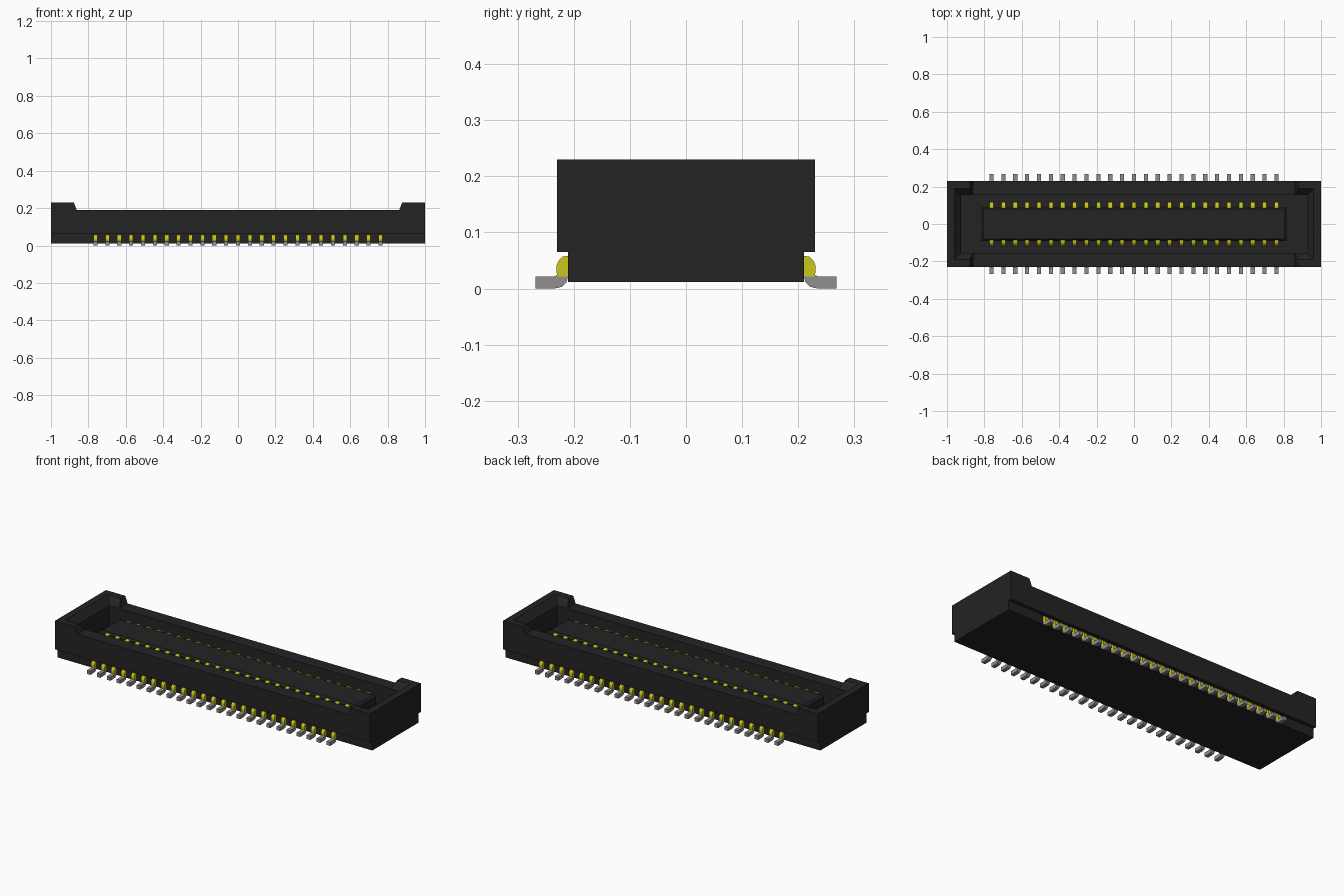
import bpy, bmesh
from mathutils import Vector

cube = bpy.data.objects.get("Cube")
if cube:
    bpy.data.objects.remove(cube, do_unlink=True)


def material(name, rgb, rough=0.6):
    m = bpy.data.materials.new(name)
    m.use_nodes = True
    m.diffuse_color = (*rgb, 1)
    node = m.node_tree.nodes["Principled BSDF"]
    node.inputs["Base Color"].default_value = (*rgb, 1)
    node.inputs["Roughness"].default_value = rough
    return m


BLACK = material("black plastic", (0.017, 0.017, 0.017))
GOLD = material("yellow contact", (0.6, 0.58, 0.01))
GREY = material("grey solder tail", (0.29, 0.28, 0.27))


def finish(name, bm, mat):
    bmesh.ops.recalc_face_normals(bm, faces=bm.faces)
    mesh = bpy.data.meshes.new(name)
    bm.to_mesh(mesh)
    bm.free()
    mesh.materials.append(mat)
    obj = bpy.data.objects.new(name, mesh)
    bpy.context.collection.objects.link(obj)
    return obj


def loft(bm, rings):
    """Closed solid through rings of equal length."""
    rings = [[bm.verts.new(p) for p in ring] for ring in rings]
    for a, b in zip(rings, rings[1:]):
        n = len(a)
        for i in range(n):
            j = (i + 1) % n
            bm.faces.new((a[i], a[j], b[j], b[i]))
    bm.faces.new(rings[0][::-1])
    bm.faces.new(rings[-1])


def rect(x, y, z):
    return [(-x, -y, z), (x, -y, z), (x, y, z), (-x, y, z)]


def stack(name, levels, mat):
    """Rectangular solid from (half x, half y, z) levels."""
    bm = bmesh.new()
    loft(bm, [rect(*level) for level in levels])
    return finish(name, bm, mat)


# Housing: low long walls between taller ends
half = [(1, 0.065), (1, 0.23), (0.878, 0.23), (0.862, 0.19)]
outline = half + [(-x, z) for x, z in reversed(half)]
bm = bmesh.new()
loft(bm, [[(x, y, z) for x, z in outline] for y in (-0.23, 0.23)])
housing = finish("housing", bm, BLACK)

# Mating cavity with a sloped lead-in at the ends
cutter = stack("cavity_cutter", [(0.925, 0.155, 0.075), (0.925, 0.155, 0.19),
                                 (0.97, 0.2, 0.24)], BLACK)
cutter.hide_render = True
mod = housing.modifiers.new("cavity", "BOOLEAN")
mod.operation = "DIFFERENCE"
mod.solver = "EXACT"
mod.object = cutter
bpy.context.view_layer.objects.active = housing
bpy.ops.object.modifier_apply(modifier=mod.name)
bpy.data.objects.remove(cutter, do_unlink=True)

# Recessed base and central tongue
stack("base", [(1, 0.21, 0.012), (1, 0.21, 0.065)], BLACK)
stack("tongue", [(0.815, 0.09, 0.07), (0.815, 0.09, 0.16),
                 (0.805, 0.08, 0.17)], BLACK)

# Two rows of contacts, each profile drawn in y and z
COUNT, PITCH, HALF_WIDTH = 25, 0.0635, 0.011
PROFILES = {
    "inner_contacts": (GOLD, [(0.086, 0.07), (0.118, 0.07), (0.118, 0.14),
                              (0.113, 0.155), (0.102, 0.164), (0.086, 0.166)]),
    "lead_bends": (GOLD, [(0.2, 0.021), (0.23, 0.021), (0.231, 0.04), (0.227, 0.05),
                          (0.22, 0.057), (0.2, 0.059)]),
    "solder_tails": (GREY, [(0.268, 0), (0.268, 0.021), (0.236, 0.021), (0.228, 0.025),
                            (0.209, 0.025), (0.213, 0.011), (0.221, 0.003), (0.235, 0)]),
}
for name, (mat, profile) in PROFILES.items():
    bm = bmesh.new()
    for i in range(COUNT):
        x = (i - (COUNT - 1) / 2) * PITCH
        for side in (-1, 1):
            loft(bm, [[Vector((x + dx, side * y, z)) for y, z in profile]
                      for dx in (-HALF_WIDTH, HALF_WIDTH)])
    finish(name, bm, mat)
